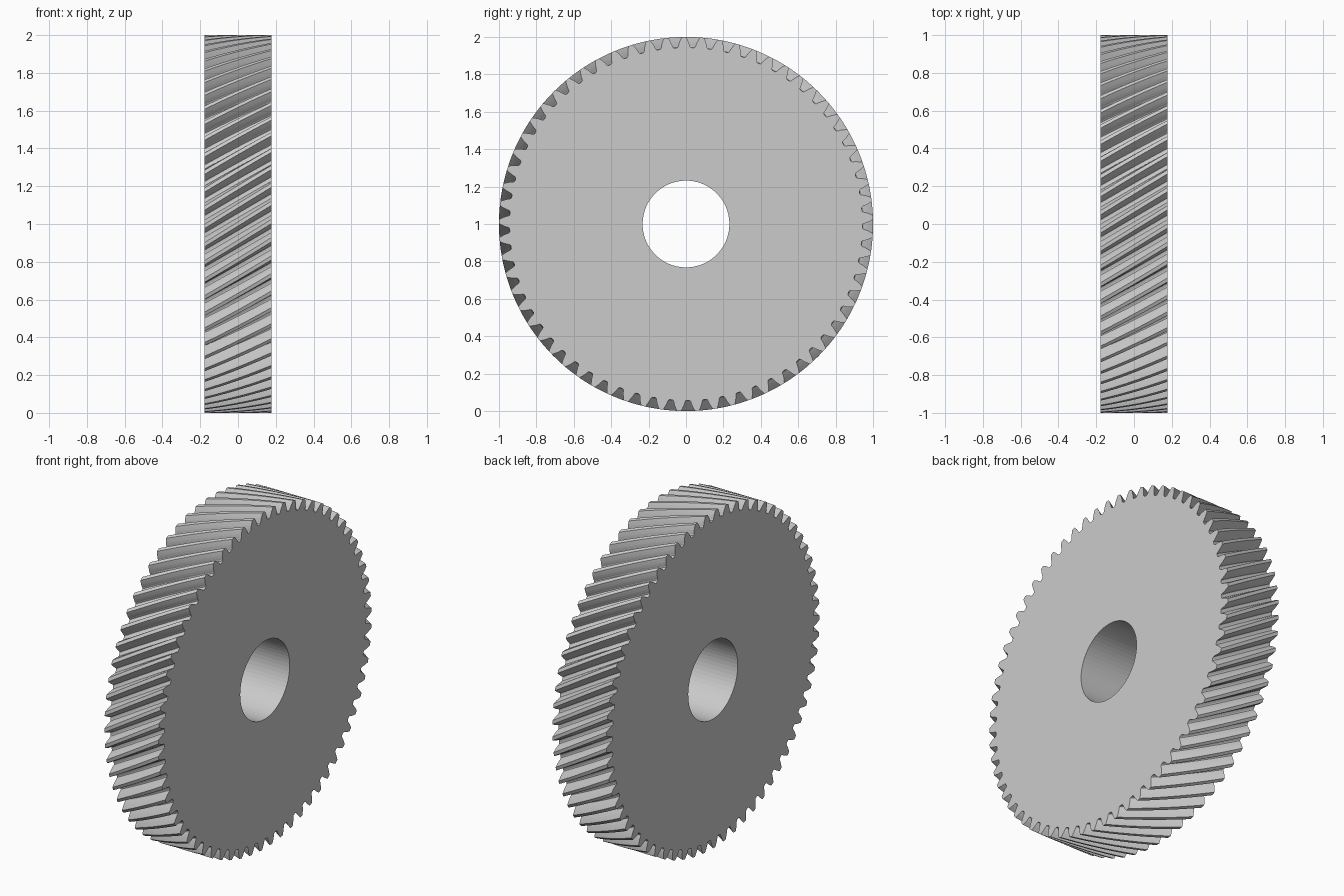
import bpy, bmesh
from math import sin, cos, pi

if "Cube" in bpy.data.objects:
    bpy.data.objects.remove(bpy.data.objects["Cube"], do_unlink=True)

TEETH = 65
PITCH = 2 * pi / TEETH
HALF_WIDTH = 0.177
BORE = 0.232
TWIST = 0.62          # radians of helix per unit of width
STEPS = 16            # slices along the axle
PHASE = -0.14 * PITCH - PITCH / 2   # start of a sector, at a tooth centre

# One flank: (half width of the gap as a fraction of the pitch, radius)
flank = [(0.385, 1.0), (0.32, 0.988), (0.25, 0.974), (0.195, 0.96),
         (0.17, 0.951), (0.13, 0.945), (0.07, 0.943)]
gap = [(0.5 - w, r) for w, r in flank] + [(0.5 + w, r) for w, r in reversed(flank)]
sector = [(0.0, 1.0)] + gap

steel = bpy.data.materials.new("grey steel")
steel.use_nodes = True
grey = (0.6, 0.6, 0.6, 1)
steel.diffuse_color = grey
steel.node_tree.nodes["Principled BSDF"].inputs["Base Color"].default_value = grey

bm = bmesh.new()


def ring(points, x):
    return [bm.verts.new((x, r * cos(a), 1 + r * sin(a))) for a, r in points]


def skin(first, second):
    n = len(first)
    for i in range(n):
        j = (i + 1) % n
        bm.faces.new((first[i], first[j], second[j], second[i]))


# Toothed rim, twisted slice by slice along the axle
slices = []
for s in range(STEPS + 1):
    x = HALF_WIDTH * (2 * s / STEPS - 1)
    turn = PHASE - TWIST * (x - HALF_WIDTH)
    slices.append(ring([(turn + (t + f) * PITCH, r)
                        for t in range(TEETH) for f, r in sector], x))
for first, second in zip(slices, slices[1:]):
    skin(first, second)

# Straight axle bore
bore = [ring([(PHASE + t * PITCH, BORE) for t in range(TEETH)], x)
        for x in (-HALF_WIDTH, HALF_WIDTH)]
skin(bore[1], bore[0])

# Flat sides, one face per tooth between bore and rim
n = len(sector)
for hole, rim in ((bore[0], slices[0]), (bore[1], slices[-1])):
    for t in range(TEETH):
        outline = [rim[(t * n + k) % len(rim)] for k in range(n + 1)]
        bm.faces.new([hole[t]] + outline + [hole[(t + 1) % TEETH]])

bmesh.ops.recalc_face_normals(bm, faces=bm.faces)
mesh = bpy.data.meshes.new("helical_gear")
bm.to_mesh(mesh)
bm.free()
mesh.materials.append(steel)
gear = bpy.data.objects.new("helical_gear", mesh)
bpy.context.collection.objects.link(gear)
